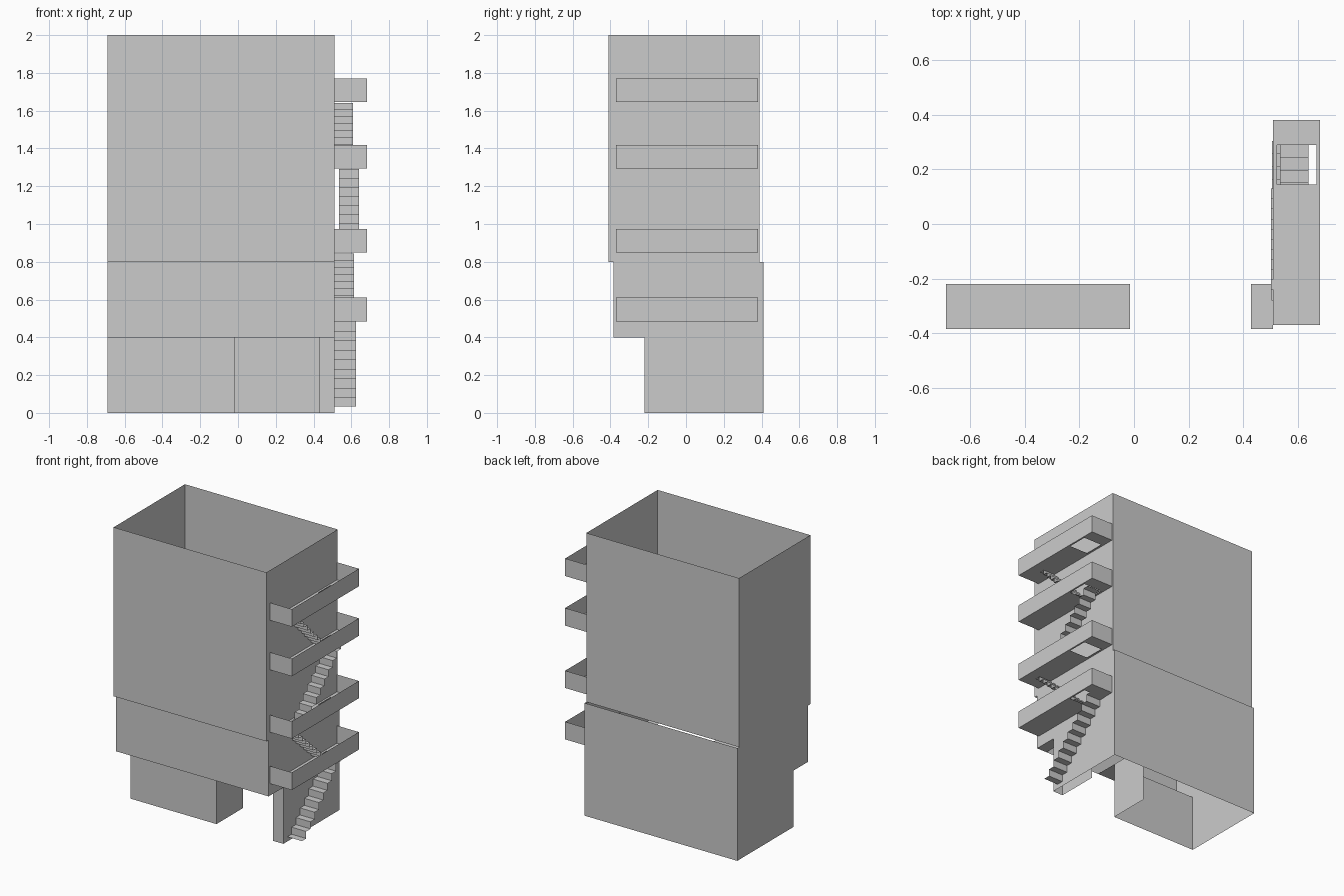
import bpy

if "Cube" in bpy.data.objects:
    bpy.data.objects.remove(bpy.data.objects["Cube"])

def make_object(name, faces):
    """Build a flat-faced sheet object from lists of corner points."""
    verts, polys = [], []
    for f in faces:
        polys.append(list(range(len(verts), len(verts) + len(f))))
        verts += f
    me = bpy.data.meshes.new(name)
    me.from_pydata(verts, [], polys)
    ob = bpy.data.objects.new(name, me)
    bpy.context.collection.objects.link(ob)
    return ob

def walls(path, z0, z1):
    """Upright sheets along a plan path."""
    return [[(*a, z0), (*b, z0), (*b, z1), (*a, z1)] for a, b in zip(path, path[1:])]

def slab(x0, x1, y0, y1, z):
    return [(x0, y0, z), (x1, y0, z), (x1, y1, z), (x0, y1, z)]

X0, X1 = -0.69, 0.51

def ring(y0, y1):
    return [(X0, y0), (X1, y0), (X1, y1), (X0, y1), (X0, y0)]

# Open wall shells of the storeys
make_object("upper_walls", walls(ring(-0.41, 0.39), 0.8, 2.0))
make_object("first_floor_walls", walls(ring(-0.385, 0.41), 0.4, 0.8))

# Ground floor with the open entrance passage in front
make_object("ground_walls", walls(
    [(-0.015, 0.08), (-0.015, -0.22), (X0, -0.22), (X0, 0.41),
     (X1, 0.41), (X1, -0.22), (0.43, -0.22), (0.43, 0.08)], 0, 0.4))

# Undersides of the overhang on both sides of the entrance
make_object("overhang_soffit", [slab(X0, -0.015, -0.385, -0.22, 0.4),
                                slab(0.43, X1, -0.385, -0.22, 0.4)])

# Balconies: floor with stair opening, and three parapets
def balcony(name, z0, z1):
    xs, ys = [X1, 0.525, 0.67, 0.682], [-0.37, 0.145, 0.29, 0.382]
    faces = [slab(xs[i], xs[i + 1], ys[j], ys[j + 1], z0)
             for i in range(3) for j in range(3) if (i, j) != (1, 1)]
    faces += walls([(X1, ys[0]), (xs[3], ys[0]), (xs[3], ys[3]), (X1, ys[3])], z0, z1)
    make_object(name, faces)

for i, (z0, z1) in enumerate([(0.485, 0.61), (0.85, 0.973), (1.293, 1.418), (1.645, 1.77)]):
    balcony(f"balcony_{i + 1}", z0, z1)

# Stair flights: folded sheets of treads and risers
def stair(name, x0, x1, y0, y1, z0, z1, n=10):
    dy, dz = (y1 - y0) / n, (z1 - z0) / (n - 1)
    faces = []
    for k in range(n):
        y, z = y0 + k * dy, z0 + k * dz
        faces.append(slab(x0, x1, y, y + dy, z))
        if k < n - 1:
            faces += walls([(x0, y + dy), (x1, y + dy)], z, z + dz)
    make_object(name, faces)

stair("stair_1", 0.507, 0.625, -0.175, 0.305, 0.033, 0.483)
stair("stair_2", 0.505, 0.615, 0.13, -0.28, 0.51, 0.843)
stair("stair_3", 0.535, 0.64, -0.175, 0.29, 0.86, 1.29)
stair("stair_4", 0.503, 0.61, 0.13, -0.24, 1.31, 1.64)
